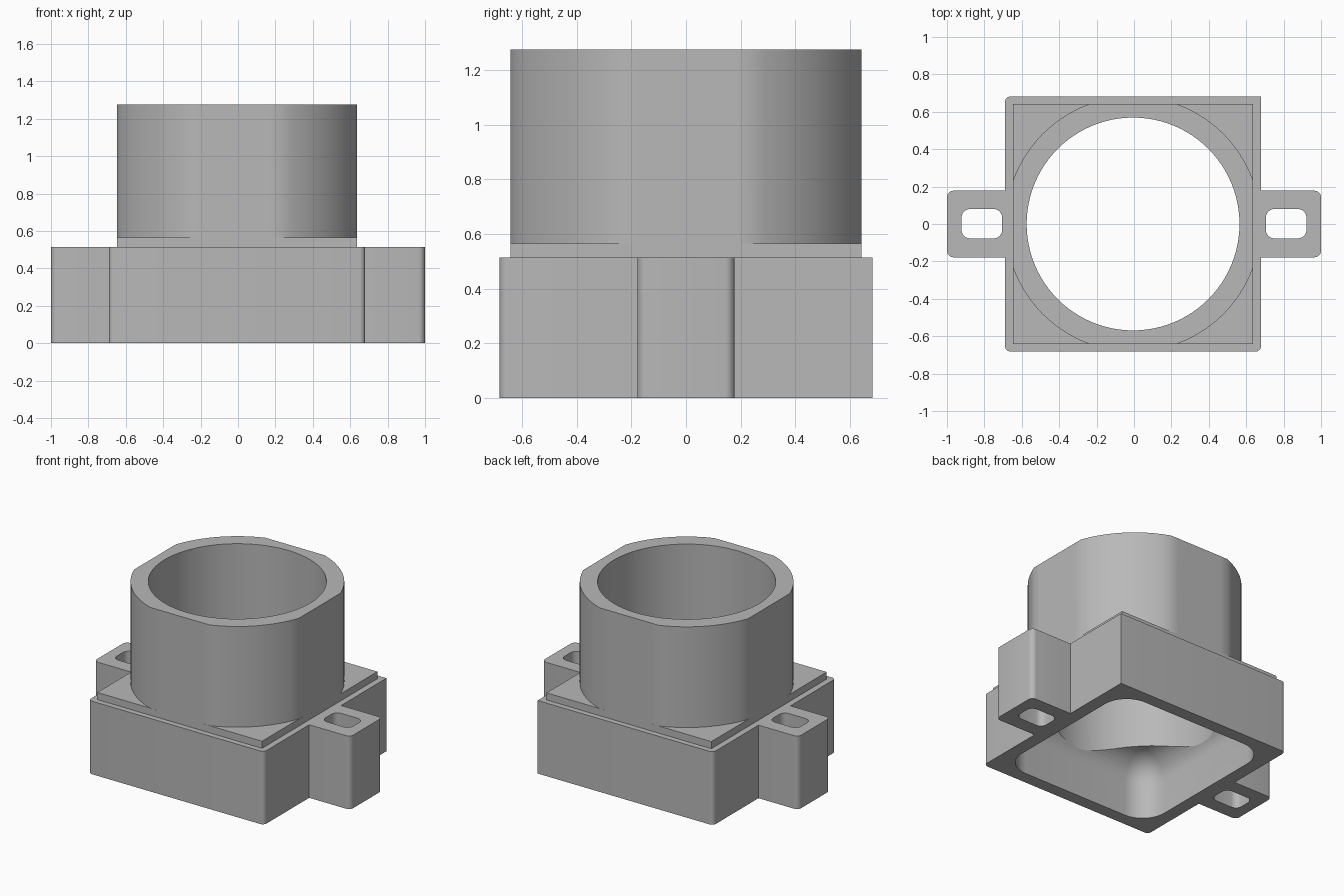
import bpy, bmesh
from math import cos, sin, radians, pi

if "Cube" in bpy.data.objects:
    bpy.data.objects.remove(bpy.data.objects["Cube"], do_unlink=True)

CX = -0.005            # centre of the square housing
BASE_TOP = 0.515
PLATE_TOP = 0.565
TOP = 1.275

grey = bpy.data.materials.new("plain_grey")
grey.use_nodes = True
colour = (0.48, 0.48, 0.48, 1)
grey.diffuse_color = colour
bsdf = next(n for n in grey.node_tree.nodes if n.type == 'BSDF_PRINCIPLED')
bsdf.inputs["Base Color"].default_value = colour


def finish(name, bm):
    bmesh.ops.recalc_face_normals(bm, faces=bm.faces)
    mesh = bpy.data.meshes.new(name)
    bm.to_mesh(mesh)
    bm.free()
    mesh.materials.append(grey)
    obj = bpy.data.objects.new(name, mesh)
    bpy.context.collection.objects.link(obj)
    return obj


def prism(name, outline, z0, z1):
    """Upright prism over a flat outline."""
    bm = bmesh.new()
    face = bm.faces.new([bm.verts.new((x, y, z0)) for x, y in outline])
    out = bmesh.ops.extrude_face_region(bm, geom=[face])
    verts = [v for v in out["geom"] if isinstance(v, bmesh.types.BMVert)]
    bmesh.ops.translate(bm, vec=(0, 0, z1 - z0), verts=verts)
    return finish(name, bm)


def box(name, x0, x1, y0, y1, z0, z1, radius=0, pick=None, segments=6):
    """Box whose edges chosen by pick are rounded."""
    bm = bmesh.new()
    bmesh.ops.create_cube(bm, size=1)
    for v in bm.verts:
        v.co = (x1 if v.co.x > 0 else x0, y1 if v.co.y > 0 else y0,
                z1 if v.co.z > 0 else z0)
    if radius:
        edges = [e for e in bm.edges if pick(*(v.co for v in e.verts))]
        bmesh.ops.bevel(bm, geom=edges, offset=radius, segments=segments,
                        affect='EDGES', profile=0.5)
    return finish(name, bm)


def circle(radius, steps):
    return [(CX + radius * cos(2 * pi * i / steps), radius * sin(2 * pi * i / steps))
            for i in range(steps)]


def combine(target, other, operation):
    """Bake a boolean and drop the helper."""
    other.hide_render = True
    mod = target.modifiers.new("combine", 'BOOLEAN')
    mod.operation, mod.object, mod.solver = operation, other, 'EXACT'
    bpy.context.view_layer.objects.active = target
    bpy.ops.object.modifier_apply(modifier=mod.name)
    bpy.data.objects.remove(other, do_unlink=True)


def upright(a, b):
    return abs(a.z - b.z) > 0.01


def upright_but_one(a, b):
    # the back corner on the left side stays sharp
    return upright(a, b) and not (a.x > 0 and a.y > 0)


# Square housing base
base = box("housing_base", -0.69, 0.68, -0.682, 0.682, 0, BASE_TOP,
           0.03, upright_but_one)

# Side lugs, merged into the base, with rounded through slots
for side in (-1, 1):
    inner, outer = sorted((side * 0.65, side))
    lug = box("lug", inner, outer, -0.178, 0.178, 0, BASE_TOP, 0.035,
              lambda a, b: upright(a, b) and abs(a.x) > 0.9)
    combine(base, lug, 'UNION')
for side in (-1, 1):
    inner, outer = sorted((side * 0.705, side * 0.922))
    slot = box("slot_cutter", inner, outer, -0.077, 0.08, -0.1, 0.7, 0.045, upright)
    combine(base, slot, 'DIFFERENCE')

# Hollow underside with rounded corners and ceiling
cavity = box("cavity_cutter", CX - 0.593, CX + 0.593, -0.593, 0.593, -0.4, 0.42,
             0.18, lambda a, b: max(a.z, b.z) > 0, 10)
combine(base, cavity, 'DIFFERENCE')

# Stepped plate and round sleeve trimmed flat on four sides
FLAT = 0.6425
sleeve = box("plate_and_sleeve", CX - FLAT, CX + FLAT, -FLAT, FLAT, BASE_TOP, PLATE_TOP)
trimmed = [(max(CX - FLAT, min(CX + FLAT, x)), max(-FLAT, min(FLAT, y)))
           for x, y in circle(0.683, 72)]
combine(sleeve, prism("sleeve", trimmed, BASE_TOP, TOP), 'UNION')

# Main bore and shading
for part in (base, sleeve):
    combine(part, prism("bore_cutter", circle(0.569, 96), 0.3, 1.5), 'DIFFERENCE')
    bpy.ops.object.select_all(action='DESELECT')
    part.select_set(True)
    bpy.context.view_layer.objects.active = part
    bpy.ops.object.shade_smooth_by_angle(angle=radians(25))
